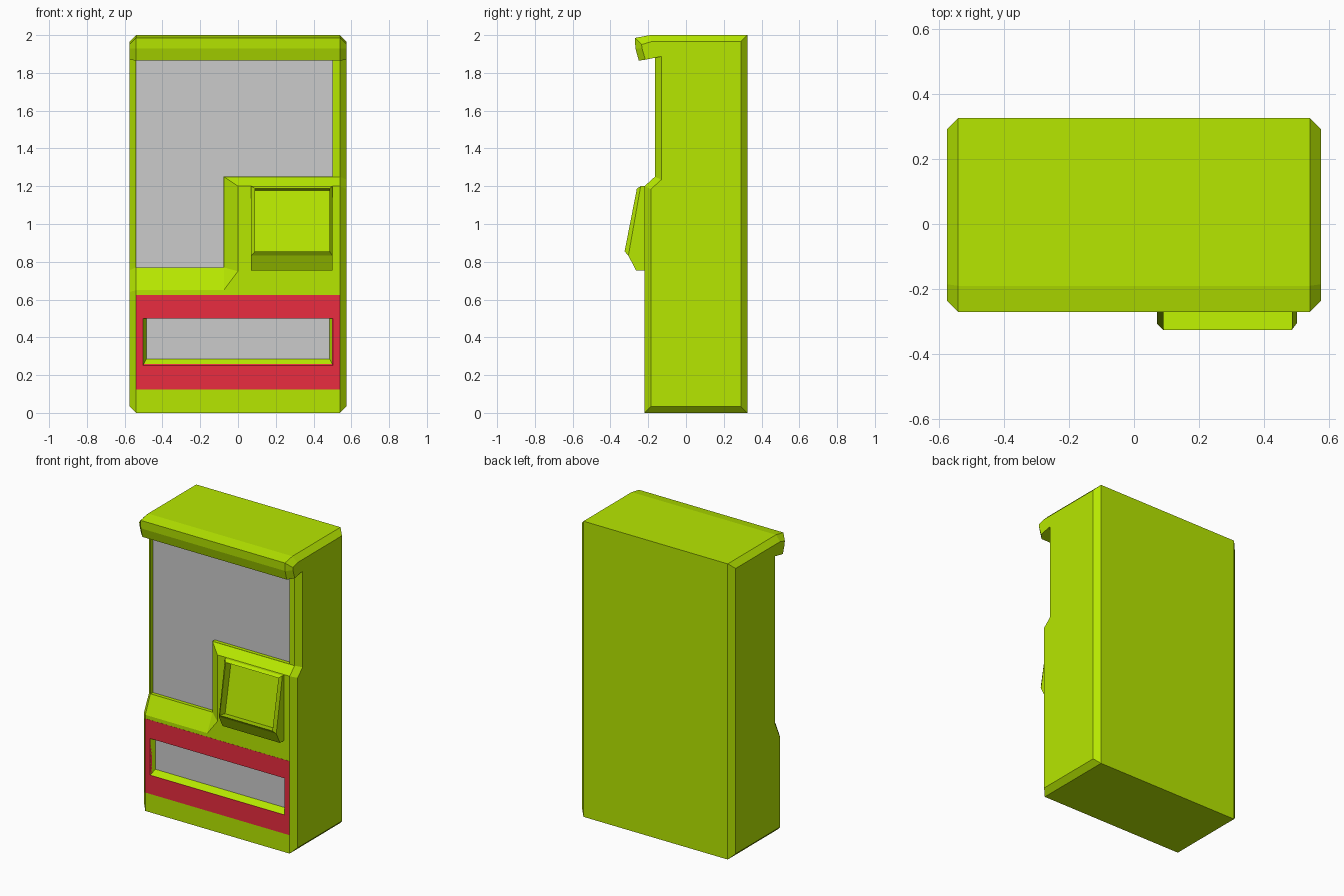
import bpy, bmesh

if "Cube" in bpy.data.objects:
    bpy.data.objects.remove(bpy.data.objects["Cube"])


def material(name, rgb):
    m = bpy.data.materials.new(name)
    m.diffuse_color = (*rgb, 1)
    m.use_nodes = True
    m.node_tree.nodes["Principled BSDF"].inputs["Base Color"].default_value = m.diffuse_color
    return m


GREEN = material("lime_paint", (0.47, 0.8, 0.0))
RED = material("red_trim", (0.82, 0.025, 0.05))


def make_object(name, bm, mat=None):
    me = bpy.data.meshes.new(name)
    bm.to_mesh(me)
    bm.free()
    ob = bpy.data.objects.new(name, me)
    bpy.context.collection.objects.link(ob)
    if mat:
        me.materials.append(mat)
    return ob


def loft(name, rings, mat=None):
    """Skin a list of equal-length point rings and cap both ends."""
    bm = bmesh.new()
    vs = [[bm.verts.new(p) for p in ring] for ring in rings]
    n = len(rings[0])
    for a, b in zip(vs, vs[1:]):
        for i in range(n):
            j = (i + 1) % n
            bm.faces.new((a[i], a[j], b[j], b[i]))
    bm.faces.new(vs[0])
    bm.faces.new(vs[-1])
    bmesh.ops.remove_doubles(bm, verts=bm.verts, dist=1e-4)
    bmesh.ops.recalc_face_normals(bm, faces=bm.faces)
    return make_object(name, bm, mat)


def flat_panel(name, pts, mat=None):
    """Single polygon facing the front."""
    bm = bmesh.new()
    f = bm.faces.new([bm.verts.new(p) for p in pts])
    f.normal_update()
    if f.normal.y > 0:
        f.normal_flip()
    return make_object(name, bm, mat)


def cut(name, rings, *targets):
    """Hidden lofted cutter subtracted from the targets."""
    cutter = loft(name, rings, GREEN)
    cutter.hide_render = True
    cutter.hide_viewport = True
    for ob in targets:
        mod = ob.modifiers.new(name, 'BOOLEAN')
        mod.operation = 'DIFFERENCE'
        mod.solver = 'EXACT'
        mod.object = cutter


def rect(x0, x1, bottom, top):
    """Four-point ring: bottom and top are (y, z)."""
    return [(x0, *bottom), (x1, *bottom), (x1, *top), (x0, *top)]


# Cabinet: side profiles (y, z), low step on the left, high step on the right
hood = [(-.165, 1.88), (-.25, 1.865), (-.268, 1.93), (-.27, 1.985),
        (-.19, 2), (.325, 2), (.325, 0)]
hood_in = [(-.13, 1.887), (-.215, 1.87), (-.233, 1.93), (-.235, 1.95),
           (-.185, 1.965), (.29, 1.965), (.29, .035)]
low = [(-.22, 0), (-.22, .65), (-.165, .77), (-.165, 1.25), (-.165, 1.25)] + hood
low_in = [(-.185, .035), (-.185, .64), (-.13, .755), (-.13, 1.235), (-.13, 1.235)] + hood_in
high = [(-.22, 0), (-.22, .75), (-.22, .75), (-.22, 1.2), (-.165, 1.25)] + hood
high_in = [(-.185, .035), (-.185, .75), (-.185, .75), (-.185, 1.185), (-.13, 1.235)] + hood_in
stations = [(-.575, low_in), (-.54, low), (-.075, low), (0, high), (.54, high), (.575, high_in)]
cabinet = loft("cabinet", [[(x, y, z) for y, z in prof] for x, prof in stations], GREEN)

# Red band around the delivery slot
band = loft("red_band", [rect(-.54, .54, (y, .125), (y, .625)) for y in (-.221, -.21)], RED)

# Shallow delivery slot with sloping floor, and its grey flap
cut("slot_cutter", [rect(-.505, .505, (-.225, .248), (-.225, .5)),
                    rect(-.485, .485, (-.188, .285), (-.188, .5))], cabinet, band)
flat_panel("slot_flap", rect(-.485, .485, (-.19, .285), (-.19, .499)))

# L-shaped display window, set slightly back
outline = [(-.539, .771), (-.076, .771), (-.076, 1.251), (.5, 1.251), (.5, 1.872), (-.539, 1.872)]
cut("window_cutter", [[(x, y, z) for x, z in outline] for y in (-.175, -.138)], cabinet)
flat_panel("display_window", [(x, -.14, z) for x, z in outline])

# Tilted control panel: housing, bevelled rim and deep recess reaching into the cabinet
cut("panel_cutter", [rect(.08, .49, (y, .8), (y, 1.19)) for y in (-.24, -.185)], cabinet)
loft("control_panel", [
    rect(.07, .5, (-.18, .755), (-.18, 1.2)),
    rect(.07, .5, (-.265, .755), (-.23, 1.2)),
    rect(.07, .5, (-.305, .832), (-.24, 1.2)),
    rect(.09, .485, (-.325, .855), (-.26, 1.188)),
    rect(.09, .485, (-.266, .844), (-.201, 1.177)),
], GREEN)
